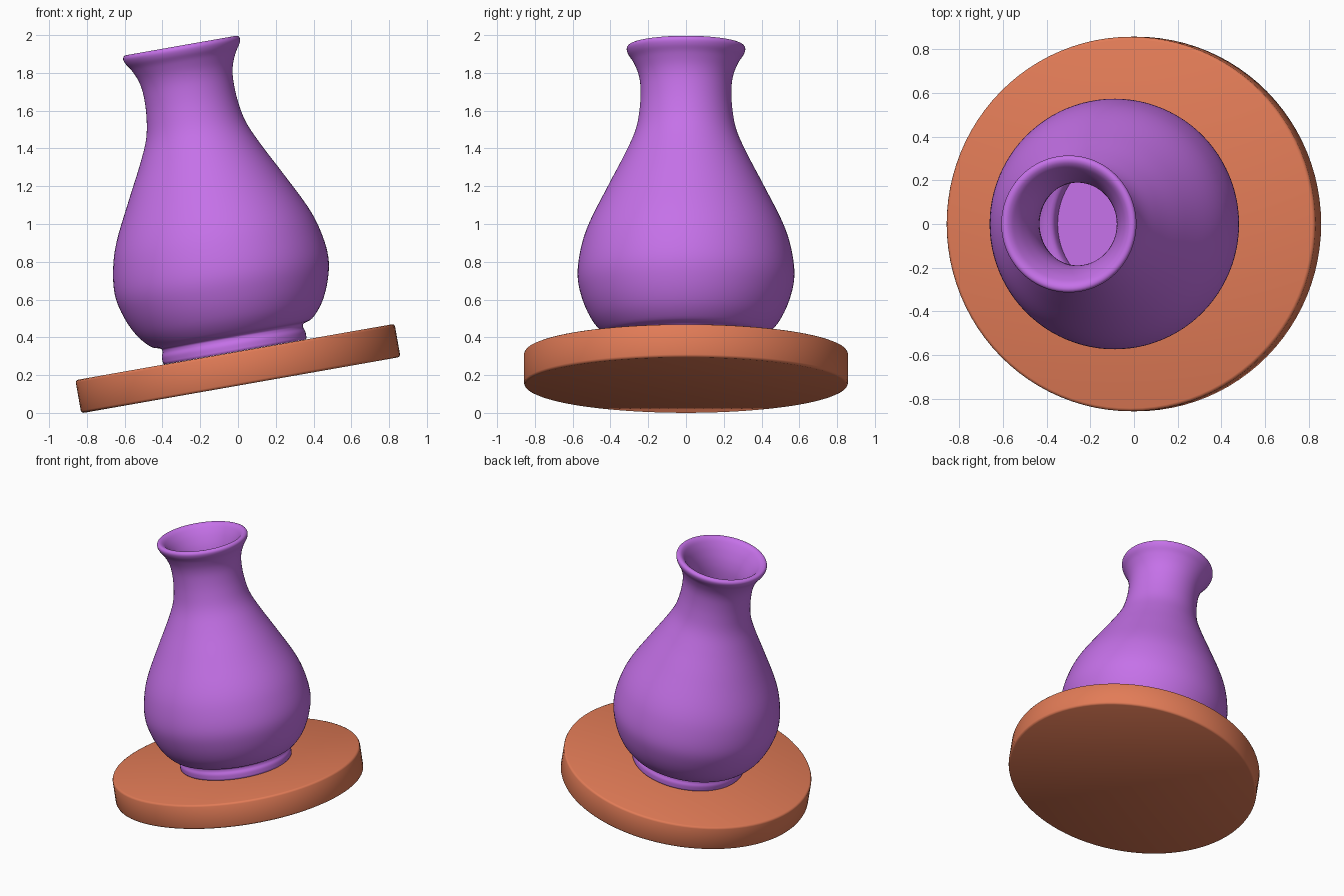
import bpy, bmesh, math
from mathutils import Vector

if "Cube" in bpy.data.objects:
    bpy.data.objects.remove(bpy.data.objects["Cube"])

TILT = math.radians(-10)


def smooth_curve(points, steps=5):
    """Catmull-Rom curve through (radius, height) points."""
    p = [Vector(q) for q in points]
    p = [2 * p[0] - p[1]] + p + [2 * p[-1] - p[-2]]
    out = []
    for a, b, c, d in zip(p, p[1:], p[2:], p[3:]):
        for k in range(steps):
            t = k / steps
            out.append(0.5 * (2 * b + (c - a) * t + (2 * a - 5 * b + 4 * c - d) * t**2
                              + (3 * b - a - 3 * c + d) * t**3))
    return [tuple(v) for v in out] + [tuple(p[-2])]


def lathe(name, profile, location, color, segments=96):
    """Closed surface of revolution; the profile starts and ends on the axis."""
    bm = bmesh.new()
    verts = [bm.verts.new((r, 0, z)) for r, z in profile]
    edges = [bm.edges.new(e) for e in zip(verts, verts[1:])]
    bmesh.ops.spin(bm, geom=verts + edges, cent=(0, 0, 0), axis=(0, 0, 1),
                   angle=math.tau, steps=segments, use_duplicate=False)
    bmesh.ops.remove_doubles(bm, verts=bm.verts, dist=1e-4)
    bmesh.ops.recalc_face_normals(bm, faces=bm.faces)
    mesh = bpy.data.meshes.new(name)
    bm.to_mesh(mesh)
    bm.free()
    obj = bpy.data.objects.new(name, mesh)
    bpy.context.collection.objects.link(obj)
    obj.location = location
    obj.rotation_euler = (0, TILT, 0)
    mat = bpy.data.materials.new(name + "_color")
    mat.diffuse_color = color
    mat.use_nodes = True
    mat.node_tree.nodes["Principled BSDF"].inputs["Base Color"].default_value = mat.diffuse_color
    mesh.materials.append(mat)
    bpy.ops.object.select_all(action='DESELECT')
    obj.select_set(True)
    bpy.context.view_layer.objects.active = obj
    bpy.ops.object.shade_smooth_by_angle(angle=math.radians(50))
    return obj


# Tilted round base with a small softened edge
R, T, B = 0.858, 0.178, 0.014
lathe("base_disc",
      [(0, 0), (R - B, 0), (R - B * 0.3, B * 0.3), (R, B),
       (R, T - B), (R - B * 0.3, T - B * 0.3), (R - B, T), (0, T)],
      (0.015, 0, 0.147), (0.76, 0.20, 0.095, 1))

# Vase: foot, pear-shaped belly, neck, rounded lip, then the hollow inside
foot = [(0, 0), (0.38, 0)]
outer = smooth_curve([(0.386, 0.008), (0.386, 0.04), (0.378, 0.065), (0.385, 0.085), (0.435, 0.105),
                      (0.50, 0.18), (0.55, 0.29), (0.574, 0.41), (0.558, 0.55),
                      (0.513, 0.69), (0.413, 0.89), (0.325, 1.06), (0.268, 1.19),
                      (0.245, 1.31), (0.241, 1.42), (0.252, 1.495), (0.279, 1.56),
                      (0.305, 1.60), (0.314, 1.625), (0.309, 1.641), (0.295, 1.647),
                      (0.277, 1.641), (0.257, 1.62), (0.228, 1.57), (0.202, 1.50),
                      (0.19, 1.42), (0.195, 1.31), (0.218, 1.18), (0.278, 1.03),
                      (0.365, 0.865), (0.464, 0.67), (0.508, 0.54), (0.524, 0.41),
                      (0.503, 0.31), (0.455, 0.21), (0.40, 0.15), (0.345, 0.12)])
floor = [(0.334, 0.105), (0.33, 0.05), (0, 0.05)]
lathe("vase", foot + outer + floor, (-0.016, 0, 0.323), (0.56, 0.165, 0.81, 1))
